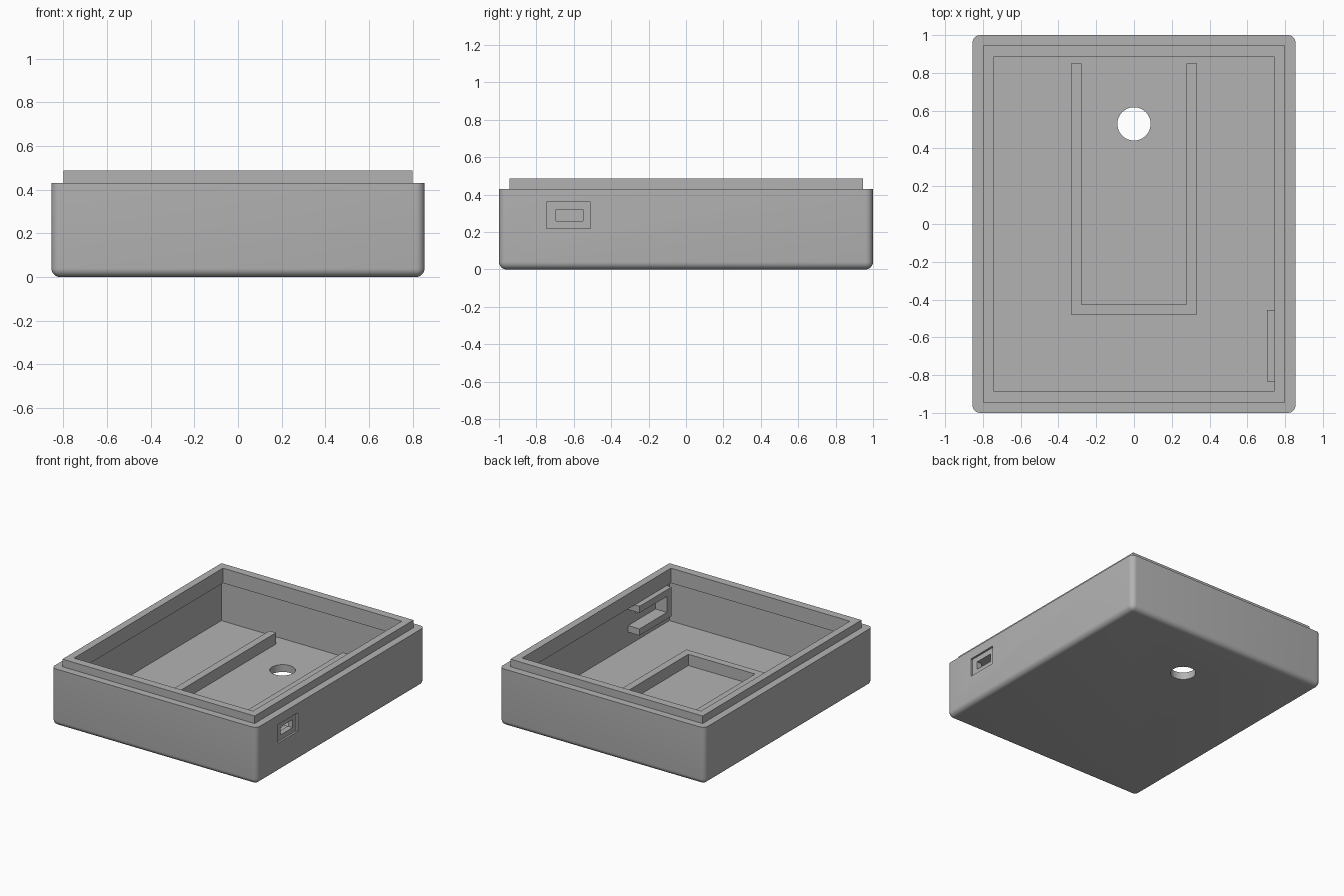
import bpy, bmesh, math

if "Cube" in bpy.data.objects:
    bpy.data.objects.remove(bpy.data.objects["Cube"])

grey = bpy.data.materials.new("plain grey")
grey.diffuse_color = (0.45, 0.45, 0.45, 1)
grey.use_nodes = True
grey.node_tree.nodes["Principled BSDF"].inputs["Base Color"].default_value = grey.diffuse_color


def finish(name, bm):
    bmesh.ops.recalc_face_normals(bm, faces=bm.faces)
    me = bpy.data.meshes.new(name)
    bm.to_mesh(me)
    bm.free()
    me.materials.append(grey)
    ob = bpy.data.objects.new(name, me)
    bpy.context.collection.objects.link(ob)
    return ob


def box(name, x, y, z, round_edges=0):
    """Box from (min, max) ranges, optionally rounding all but the top edges."""
    bm = bmesh.new()
    bmesh.ops.create_cube(bm, size=1)
    for v in bm.verts:
        v.co = [(r[0] + r[1]) / 2 + c * (r[1] - r[0]) for r, c in zip((x, y, z), v.co)]
    if round_edges:
        edges = [e for e in bm.edges if any(v.co.z < z[1] - 1e-5 for v in e.verts)]
        bmesh.ops.bevel(bm, geom=edges, offset=round_edges, segments=6,
                        profile=0.5, affect='EDGES')
    return finish(name, bm)


def extruded(name, outline, z0, z1):
    """Flat outline pulled up from z0 to z1."""
    bm = bmesh.new()
    face = bm.faces.new([bm.verts.new((x, y, z0)) for x, y in outline])
    top = bmesh.ops.extrude_face_region(bm, geom=[face])["geom"]
    for v in top:
        if isinstance(v, bmesh.types.BMVert):
            v.co.z = z1
    return finish(name, bm)


def cut(target, cutter):
    mod = target.modifiers.new("cut", 'BOOLEAN')
    mod.operation = 'DIFFERENCE'
    mod.solver = 'EXACT'
    mod.object = cutter
    bpy.context.view_layer.objects.active = target
    bpy.ops.object.modifier_apply(modifier=mod.name)
    bpy.data.objects.remove(cutter)


# Tray body with rounded sides and bottom, hollowed to a thin wall
body = box("tray_body", (-0.855, 0.855), (-1, 1), (0, 0.43), 0.04)
cut(body, box("cavity", (-0.8, 0.8), (-0.945, 0.945), (0.055, 0.6)))

# Round hole through the floor
hole = [(0.088 * math.cos(a * math.tau / 48), 0.53 + 0.088 * math.sin(a * math.tau / 48))
        for a in range(48)]
cut(body, extruded("floor_hole", hole, -0.1, 0.2))

# Side port: shallow outer recess and a slot through the wall
cut(body, box("port_recess", (0.84, 0.9), (-0.745, -0.51), (0.22, 0.36)))
cut(body, box("port_slot", (0.77, 0.9), (-0.695, -0.55), (0.26, 0.32)))

# Lip ring set inside the wall and standing above it
lip = box("lip", (-0.8, 0.8), (-0.945, 0.945), (0.375, 0.487))
cut(lip, box("lip_opening", (-0.745, 0.745), (-0.885, 0.885), (0.3, 0.6)))

# U-shaped rib on the floor
half = [(0.333, -0.48), (0.333, 0.85), (0.278, 0.85), (0.278, -0.425)]
extruded("floor_rib", half + [(-x, y) for x, y in reversed(half)], 0.05, 0.14)

# C-shaped holder on the inner wall, open toward the back
holder = box("port_holder", (0.705, 0.802), (-0.835, -0.455), (0.155, 0.375))
cut(holder, box("holder_gap", (0.6, 0.9), (-0.78, -0.4), (0.205, 0.325)))

# Smooth the rounded edges, keep the hard ones
bpy.ops.object.select_all(action='DESELECT')
body.select_set(True)
bpy.context.view_layer.objects.active = body
bpy.ops.object.shade_smooth_by_angle(angle=math.radians(30))
